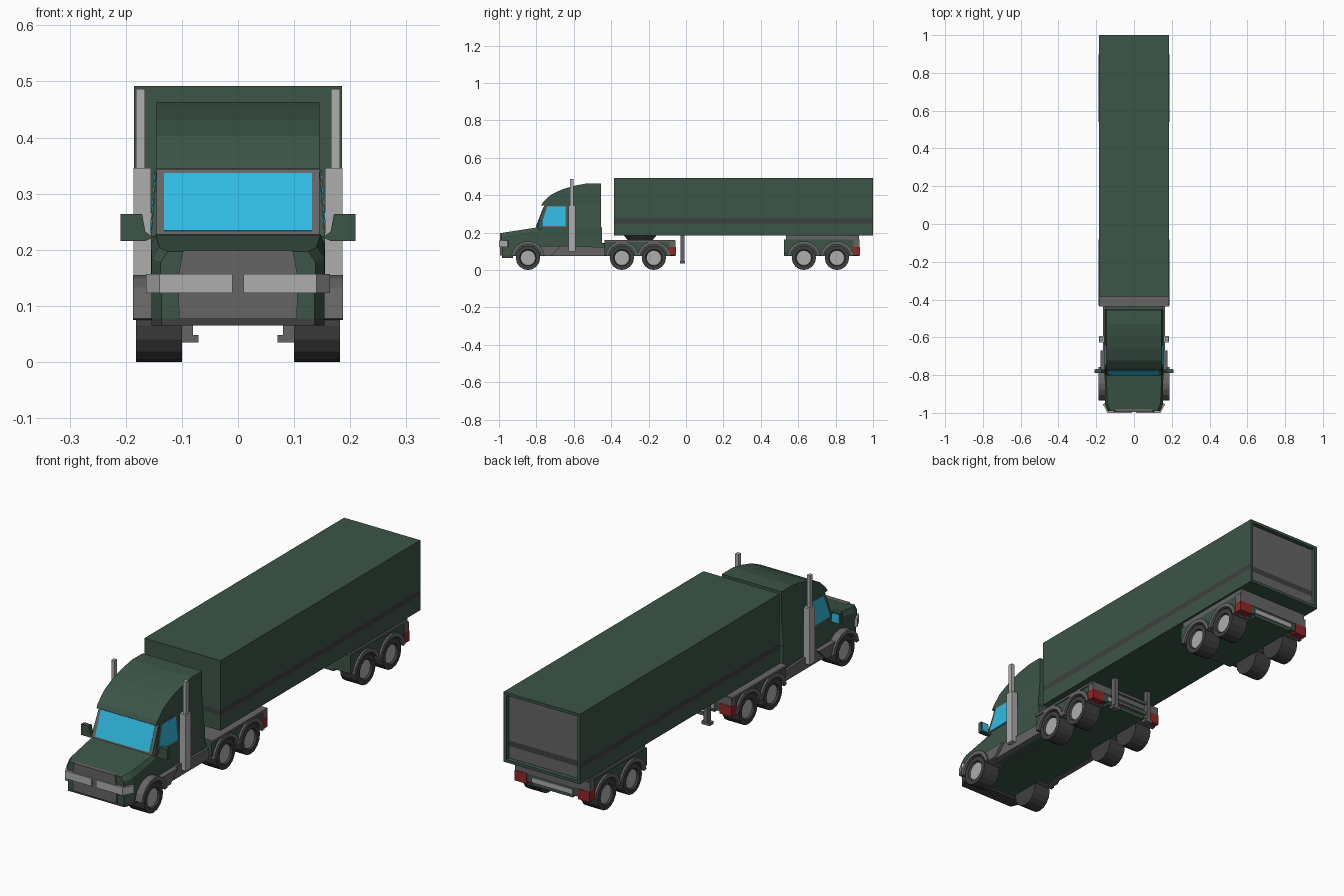
import bpy, bmesh, math
from mathutils import Matrix

if "Cube" in bpy.data.objects:
    bpy.data.objects.remove(bpy.data.objects["Cube"])


def material(name, r, g, b):
    m = bpy.data.materials.new(name)
    m.diffuse_color = (r, g, b, 1)
    m.use_nodes = True
    m.node_tree.nodes["Principled BSDF"].inputs["Base Color"].default_value = m.diffuse_color
    return m


GREEN = material("green_paint", 0.045, 0.09, 0.063)
GREY = material("mid_grey", 0.13, 0.13, 0.13)
DARK = material("dark_grey", 0.05, 0.05, 0.05)
LIGHT = material("light_grey", 0.42, 0.42, 0.42)
GLASS = material("glass_blue", 0.03, 0.5, 0.77)
RED = material("lamp_red", 0.28, 0.02, 0.02)
WZ, WR = 0.065, 0.065  # wheel centre height and radius


def finish(name, bm, mats, mirror=False):
    bmesh.ops.recalc_face_normals(bm, faces=bm.faces)
    me = bpy.data.meshes.new(name)
    bm.to_mesh(me)
    bm.free()
    for m in mats:
        me.materials.append(m)
    ob = bpy.data.objects.new(name, me)
    bpy.context.collection.objects.link(ob)
    if mirror:
        ob.modifiers.new("mirror", "MIRROR")
    return ob


def skin(name, rings, mat, mirror=False):
    """Closed solid through rings with equal point counts."""
    bm = bmesh.new()
    vs = [[bm.verts.new(p) for p in ring] for ring in rings]
    n = len(rings[0])
    for a, b in zip(vs, vs[1:]):
        for i in range(n):
            bm.faces.new((a[i], a[(i + 1) % n], b[(i + 1) % n], b[i]))
    bm.faces.new(vs[0])
    bm.faces.new(vs[-1])
    return finish(name, bm, [mat], mirror)


def prism(name, pts, a, b, mat, axis="x", mirror=False):
    put = {"x": lambda h, u, v: (h, u, v),
           "y": lambda h, u, v: (u, h, v),
           "z": lambda h, u, v: (u, v, h)}[axis]
    return skin(name, [[put(h, u, v) for u, v in pts] for h in (a, b)], mat, mirror)


def box(name, x, y, z, mat, mirror=False):
    return prism(name, [(y[0], z[0]), (y[1], z[0]), (y[1], z[1]), (y[0], z[1])],
                 x[0], x[1], mat, "x", mirror)


def plate(name, corners, mat, t, mirror=False):
    """Thin panel laid on a sloping surface."""
    bm = bmesh.new()
    bm.faces.new([bm.verts.new(c) for c in corners])
    me_ob = finish(name, bm, [mat])
    s = me_ob.modifiers.new("thickness", "SOLIDIFY")
    s.thickness, s.offset = t, 0
    if mirror:
        me_ob.modifiers.new("mirror", "MIRROR")
    return me_ob


def arc(c, r, a0, a1, n=8):
    return [(c - r * math.cos(math.radians(a0 + (a1 - a0) * i / n)),
             WZ + r * math.sin(math.radians(a0 + (a1 - a0) * i / n))) for i in range(n + 1)]


def arched_side(y0, y1, top, bot, wheels, r=0.073):
    """Side profile with wheel openings in the lower edge."""
    a = math.degrees(math.asin((bot - WZ) / r))
    pts = [(y0, top), (y0, bot)]
    for c in wheels:
        pts += arc(c, r, a, 180 - a)
    return pts + [(y1, bot), (y1, top)]


def wheel(name, y):
    bm = bmesh.new()
    turn = Matrix.Translation((0.141, y, WZ)) @ Matrix.Rotation(math.pi / 2, 4, "Y")
    bmesh.ops.create_cone(bm, cap_ends=True, segments=16, radius1=WR, radius2=WR,
                          depth=0.082, matrix=turn)
    cap = [f for f in bm.faces if f.calc_center_median().x > 0.18]
    bmesh.ops.inset_region(bm, faces=cap, thickness=0.02, depth=0)
    bmesh.ops.inset_region(bm, faces=cap, thickness=0.005, depth=-0.008)
    for f in cap:
        f.material_index = 1
    finish(name, bm, [DARK, LIGHT], True)
    prism(name + "_arch", arc(y, 0.09, 8, 172) + arc(y, 0.073, 172, 8),
          0.10, 0.187, GREY, "x", True)


# Trailer box with recessed rear door and dark stripe
bm = bmesh.new()
bmesh.ops.create_cube(bm, size=1, matrix=Matrix.Translation((0, 0.3075, 0.3385))
                      @ Matrix.Diagonal((0.37, 1.385, 0.307, 1)))
door = [f for f in bm.faces if f.calc_center_median().y > 0.99]
bmesh.ops.inset_region(bm, faces=door, thickness=0.018, depth=0)
bmesh.ops.inset_region(bm, faces=door, thickness=0.001, depth=-0.018)
for z in (0.25, 0.275):
    bmesh.ops.bisect_plane(bm, geom=bm.verts[:] + bm.edges[:] + bm.faces[:],
                           plane_co=(0, 0, z), plane_no=(0, 0, 1))
for f in bm.faces:
    c = f.calc_center_median()
    rear = abs(f.normal.y) > 0.9 and c.y > 0.9
    stripe = 0.25 < c.z < 0.275
    f.material_index = 0
    if rear and c.y < 0.99:
        f.material_index = 2 if stripe else 1
    elif stripe and c.y < 0.97:
        f.material_index = 2
finish("trailer_box", bm, [GREEN, GREY, DARK])

# Wheels
for i, y in enumerate((-0.845, -0.343, -0.172, 0.63, 0.807)):
    wheel(f"wheel_{i}", y)

# Tractor rear frame and trailer bogie
for name, y0, y1, wheels, top in (("tractor_rear", -0.437, -0.058, (-0.343, -0.172), 0.157),
                                  ("trailer_bogie", 0.525, 0.925, (0.63, 0.807), 0.162)):
    box(name + "_core", (-0.098, 0.098), (y0, y1), (0.075, top), GREEN)
    prism(name + "_side", arched_side(y0, y1, top, 0.085, wheels), 0.097, 0.178, GREEN, "x", True)
    box(name + "_lamp", (0.125, 0.182), (y1 - 0.035, y1 + 0.004), (0.077, 0.122), RED, True)
    box(name + "_bumper", (-0.182, 0.182), (y1 - 0.03, y1 + 0.002), (0.122, top), GREY)
    box(name + "_plate", (-0.1, 0.1), (y1 - 0.01, y1 + 0.005), (0.09, 0.112), LIGHT)
box("bogie_mount", (-0.175, 0.175), (0.535, 0.925), (0.16, 0.186), GREY)
box("tractor_deck", (-0.184, 0.184), (-0.437, -0.058), (0.15, 0.16), GREY)

# Coupling plate
bm = bmesh.new()
bmesh.ops.create_cone(bm, cap_ends=True, segments=16, radius1=0.065, radius2=0.088, depth=0.028,
                      matrix=Matrix.Translation((0, -0.245, 0.172)))
finish("coupling_plate", bm, [DARK])

# Landing legs with feet and braces
box("landing_leg", (0.08, 0.1), (-0.03, -0.008), (0.04, 0.186), GREY, True)
box("landing_foot", (0.07, 0.11), (-0.032, -0.006), (0.035, 0.048), GREY, True)
for z in (0.07, 0.12):
    box("landing_brace", (-0.08, 0.08), (-0.025, -0.013), (z, z + 0.012), GREY)

# Hood, lofted front to back
rings = [[(-w, y, z0), (w, y, z0), (w, y, z1), (t, y, z2), (-t, y, z2), (-w, y, z1)]
         for y, w, t, z0, z1, z2 in ((-0.99, 0.138, 0.125, 0.125, 0.178, 0.197),
                                     (-0.95, 0.154, 0.14, 0.125, 0.185, 0.204),
                                     (-0.80, 0.155, 0.147, 0.125, 0.21, 0.227),
                                     (-0.74, 0.155, 0.147, 0.125, 0.21, 0.227))]
skin("hood", rings, GREEN)

# Lower cab, floor and arched sides
box("cab_lower", (-0.155, 0.155), (-0.78, -0.45), (0.12, 0.227), GREEN)
box("cab_floor", (-0.098, 0.098), (-0.94, -0.43), (0.075, 0.145), GREEN)
prism("cab_side", arched_side(-0.94, -0.437, 0.142, 0.078, (-0.845,)), 0.097, 0.154, GREEN, "x", True)
prism("side_skirt", [(-0.755, 0.076), (-0.437, 0.076), (-0.437, 0.122), (-0.66, 0.13), (-0.72, 0.118)],
      0.14, 0.165, GREY, "x", True)
prism("fender_tail", [(-0.775, 0.076), (-0.72, 0.076), (-0.67, 0.128), (-0.78, 0.128)],
      0.14, 0.178, GREY, "x", True)

# Front bumper, grille and wrap-around headlights
nose = [(-0.136, -0.985), (0.136, -0.985), (0.154, -0.945), (0.154, -0.925), (-0.154, -0.925), (-0.154, -0.945)]
prism("bumper", nose, 0.078, 0.13, GREEN, "z")
prism("bumper_lip", nose, 0.065, 0.08, DARK, "z")
prism("grille", [(-0.105, 0.077), (0.105, 0.077), (0.107, 0.15), (0.098, 0.199), (-0.098, 0.199), (-0.107, 0.15)],
      -0.995, -0.975, GREY, "y")
prism("headlight", [(0.01, -1.0), (0.14, -1.0), (0.164, -0.955), (0.15, -0.945), (0.13, -0.98), (0.01, -0.98)],
      0.123, 0.157, LIGHT, "z", True)

# Window section (tapering upward) and roof fairing
skin("cab_window_section", [[(-w, y0, z), (w, y0, z), (w, -0.455, z), (-w, -0.455, z)]
                            for w, y0, z in ((0.155, -0.80, 0.224), (0.145, -0.752, 0.347))], GREEN)
prism("roof_fairing", [(-0.775, 0.345), (-0.765, 0.362), (-0.722, 0.403), (-0.66, 0.432), (-0.59, 0.452),
                       (-0.53, 0.463), (-0.455, 0.463), (-0.455, 0.345)], -0.145, 0.145, GREEN)


# Windshield and side windows
def on_front(x, z):
    return (x, -0.80 + (z - 0.224) * 0.39, z)


def on_side(y, z):
    return (0.155 - (z - 0.224) * 0.0813, y, z)


for name, x, z0, z1, m, t in (("windshield_frame", 0.145, 0.226, 0.343, GREY, 0.008),
                              ("windshield", 0.132, 0.232, 0.335, GLASS, 0.012)):
    plate(name, [on_front(-x, z0), on_front(x, z0), on_front(x, z1), on_front(-x, z1)], m, t)
for name, e, m, t in (("side_window_frame", 0.005, GREY, 0.003), ("side_window", 0, GLASS, 0.006)):
    plate(name, [on_side(-0.775 - e, 0.236 - e), on_side(-0.643 + e, 0.236 - e),
                 on_side(-0.643 + e, 0.338 + e), on_side(-0.74 - e, 0.338 + e)], m, t, True)

# Door mirrors
prism("door_mirror", [(0.15, 0.222), (0.165, 0.216), (0.209, 0.216), (0.209, 0.264), (0.171, 0.264), (0.165, 0.232)],
      -0.79, -0.77, GREEN, "y", True)
box("mirror_glass", (0.173, 0.205), (-0.772, -0.767), (0.221, 0.259), GLASS, True)

# Exhaust stacks
box("exhaust_lower", (0.155, 0.186), (-0.628, -0.592), (0.1, 0.346), LIGHT, True)
box("exhaust_upper", (0.166, 0.182), (-0.619, -0.601), (0.34, 0.487), LIGHT, True)
